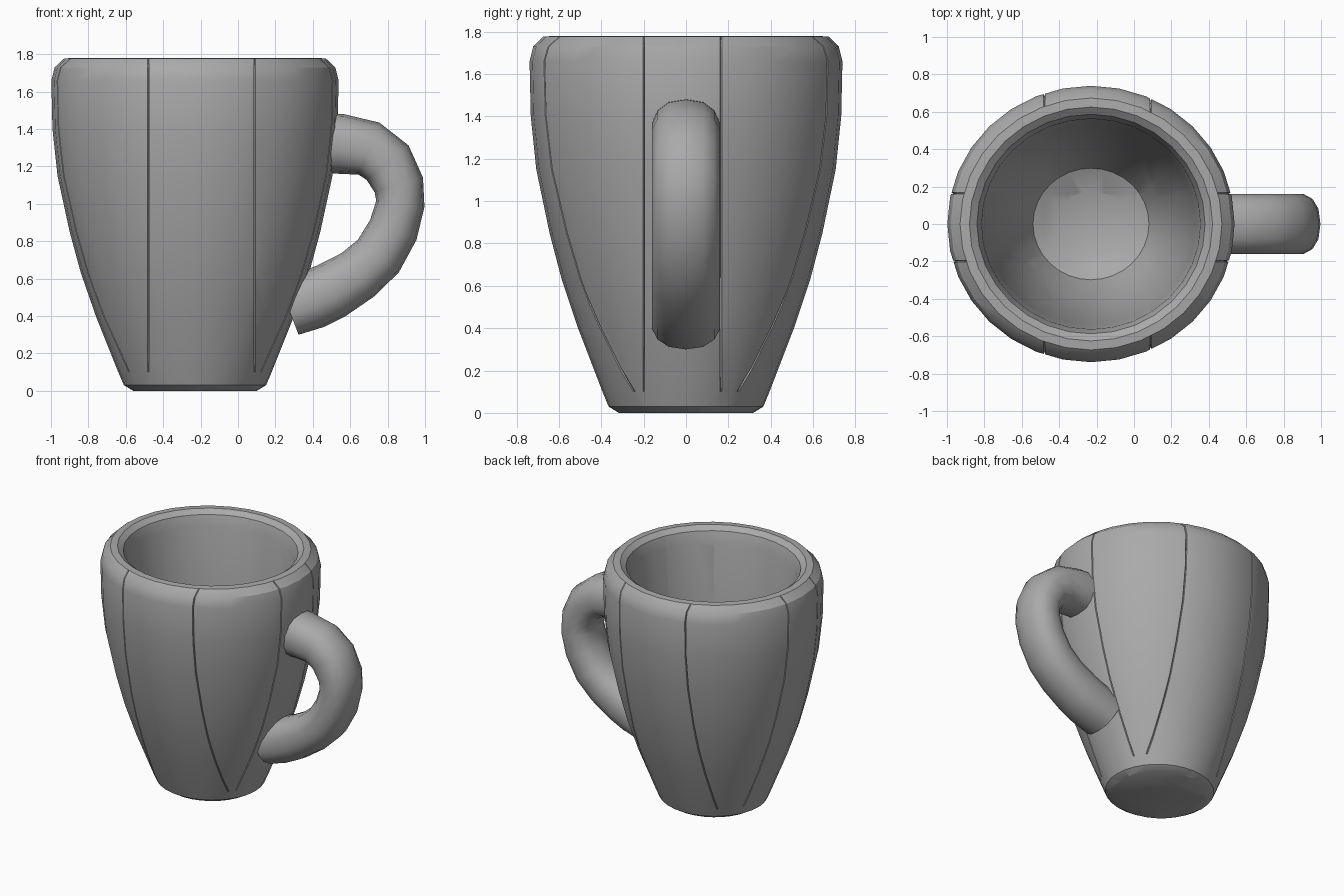
import bpy, bmesh, math
from mathutils import Vector

cube = bpy.data.objects.get("Cube")
if cube:
    bpy.data.objects.remove(cube, do_unlink=True)

CENTRE_X = -0.23
SIDES = 32

grey = bpy.data.materials.new("mid_grey")
grey.use_nodes = True
grey.diffuse_color = (0.4, 0.4, 0.4, 1)
grey.node_tree.nodes["Principled BSDF"].inputs["Base Color"].default_value = (0.4, 0.4, 0.4, 1)


def finish(bm, name, angle):
    bmesh.ops.recalc_face_normals(bm, faces=bm.faces)
    mesh = bpy.data.meshes.new(name)
    bm.to_mesh(mesh)
    bm.free()
    mesh.materials.append(grey)
    obj = bpy.data.objects.new(name, mesh)
    bpy.context.collection.objects.link(obj)
    bpy.ops.object.select_all(action="DESELECT")
    obj.select_set(True)
    bpy.context.view_layer.objects.active = obj
    bpy.ops.object.shade_smooth_by_angle(angle=math.radians(angle))
    return obj


def loft(bm, rings):
    """Skin a list of closed point rings and cap both ends."""
    loops = [[bm.verts.new(p) for p in ring] for ring in rings]
    for a, b in zip(loops, loops[1:]):
        n = len(a)
        for i in range(n):
            j = (i + 1) % n
            bm.faces.new((a[i], a[j], b[j], b[i]))
    bm.faces.new(loops[0])
    bm.faces.new(loops[-1])


def circle(r, z, n):
    return [(CENTRE_X + r * math.cos(math.tau * i / n),
             0.962 * r * math.sin(math.tau * i / n), z) for i in range(n)]


# Mug body: outer wall, rounded rim, then the hollow inside
outer = [(0.33, 0), (0.38, 0.03), (0.41, 0.1), (0.53, 0.4), (0.61, 0.63),
         (0.67, 0.85), (0.735, 1.15), (0.762, 1.4), (0.768, 1.66),
         (0.75, 1.73), (0.70, 1.777)]
inner = [(0.65, 1.78), (0.61, 1.75), (0.585, 1.67), (0.56, 1.2),
         (0.50, 0.8), (0.41, 0.45), (0.31, 0.25), (0.18, 0.19)]
bm = bmesh.new()
loft(bm, [circle(r, z, SIDES) for r, z in outer + inner])


# Hairline seams pressed into the outer wall
def seam(axis, at):
    normal = Vector((0, 0, 0))
    normal[axis] = 1
    for offset in (-0.004, 0.004, 0):
        point = normal * (at + offset)
        bmesh.ops.bisect_plane(bm, geom=bm.verts[:] + bm.edges[:] + bm.faces[:],
                               plane_co=point, plane_no=normal, dist=0.00001)
    for v in bm.verts:
        radius = math.hypot(v.co.x - CENTRE_X, v.co.y / 0.962)
        on_wall = 0.12 < v.co.z < 1.74 and radius > 0.39 + 0.16 * v.co.z
        if on_wall and abs(v.co[axis] - at) < 0.0005:
            inward = Vector((CENTRE_X - v.co.x, -v.co.y, 0)).normalized()
            v.co += inward * 0.012


for axis, at in ((0, -0.48), (0, 0.09), (1, -0.2), (1, 0.165)):
    seam(axis, at)
finish(bm, "mug_body", 32)

# Handle: a tapering tube following an ear-shaped path (x, z, half thickness)
path = [(0.42, 1.325, 0.16), (0.55, 1.32, 0.16), (0.70, 1.295, 0.15),
        (0.80, 1.22, 0.145), (0.86, 1.10, 0.135), (0.868, 1.0, 0.13),
        (0.83, 0.86, 0.135), (0.75, 0.72, 0.14), (0.64, 0.62, 0.145),
        (0.50, 0.535, 0.155), (0.40, 0.49, 0.16), (0.27, 0.44, 0.15)]
rings = []
for i, (x, z, half) in enumerate(path):
    before, after = path[max(i - 1, 0)], path[min(i + 1, len(path) - 1)]
    along = Vector((after[0] - before[0], 0, after[1] - before[1])).normalized()
    across = Vector((along.z, 0, -along.x))
    ring = []
    for k in range(14):
        a = math.tau * k / 14
        # Slightly squared oval section
        c, s = math.cos(a), math.sin(a)
        c = math.copysign(abs(c) ** 0.85, c)
        s = math.copysign(abs(s) ** 0.85, s)
        ring.append(Vector((x, 0, z)) + across * half * c + Vector((0, 0.165 * s, 0)))
    rings.append(ring)
bm = bmesh.new()
loft(bm, rings)
finish(bm, "handle", 35)
